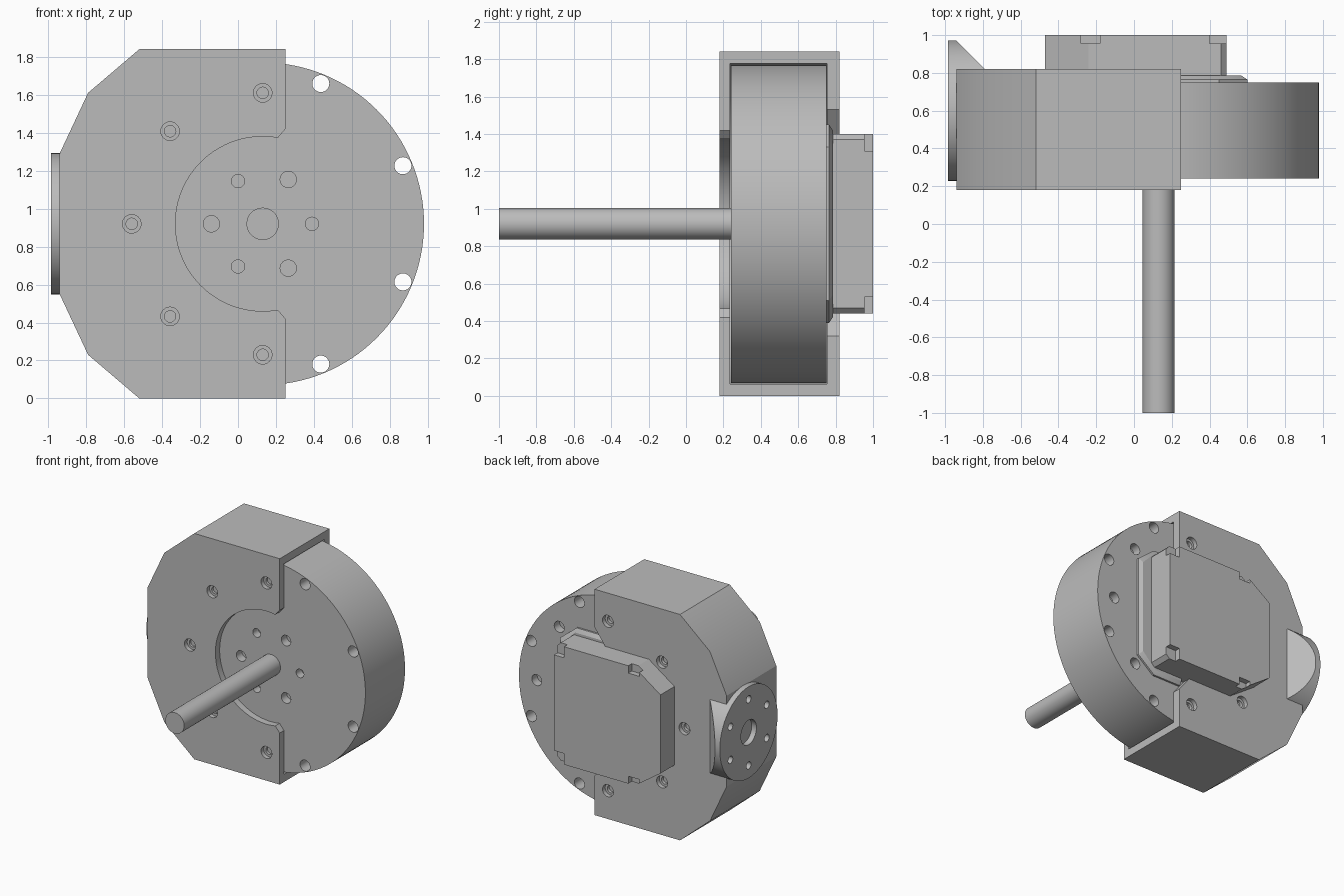
import bpy, bmesh, math
from mathutils import Vector

if "Cube" in bpy.data.objects:
    bpy.data.objects.remove(bpy.data.objects["Cube"])

metal = bpy.data.materials.new("plain grey metal")
metal.diffuse_color = (0.5, 0.5, 0.5, 1)
metal.use_nodes = True
metal.node_tree.nodes["Principled BSDF"].inputs["Base Color"].default_value = metal.diffuse_color
CX, CZ = 0.13, 0.92          # axis of the motor


def loft(name, loops):
    """Closed solid through matching 3D loops."""
    bm = bmesh.new()
    rings = [[bm.verts.new(p) for p in lp] for lp in loops]
    n = len(rings[0])
    for a, b in zip(rings, rings[1:]):
        for i in range(n):
            j = (i + 1) % n
            bm.faces.new((a[i], a[j], b[j], b[i]))
    bm.faces.new(rings[0])
    bm.faces.new(rings[-1])
    bmesh.ops.recalc_face_normals(bm, faces=bm.faces)
    me = bpy.data.meshes.new(name)
    bm.to_mesh(me)
    bm.free()
    me.materials.append(metal)
    ob = bpy.data.objects.new(name, me)
    bpy.context.collection.objects.link(ob)
    return ob


def prism(name, pts, y0, y1):
    return loft(name, [[(x, y, z) for x, z in pts] for y in (y0, y1)])


def box(name, x0, x1, y0, y1, z0, z1):
    return prism(name, [(x0, z0), (x1, z0), (x1, z1), (x0, z1)], y0, y1)


def circle(cx, cz, r, n):
    return [(cx + r * math.cos(2 * math.pi * i / n),
             cz + r * math.sin(2 * math.pi * i / n)) for i in range(n)]


def rod(name, cx, cz, r, y0, y1, n=24):
    return prism(name, circle(cx, cz, r, n), y0, y1)


def rod_x(name, cy, cz, r, x0, x1, n=24):
    return loft(name, [[(x, y, z) for y, z in circle(cy, cz, r, n)] for x in (x0, x1)])


def polar(r, deg):
    a = math.radians(deg)
    return CX + r * math.cos(a), CZ + r * math.sin(a)


def boolean(ob, cutters, op='DIFFERENCE'):
    bpy.context.view_layer.objects.active = ob
    for c in cutters:
        m = ob.modifiers.new("cut", 'BOOLEAN')
        m.operation, m.object, m.solver = op, c, 'EXACT'
        bpy.ops.object.modifier_apply(modifier=m.name)
        bpy.data.objects.remove(c)


def smooth(ob):
    bpy.ops.object.select_all(action='DESELECT')
    ob.select_set(True)
    bpy.context.view_layer.objects.active = ob
    bpy.ops.object.shade_smooth_by_angle(angle=math.radians(25))


# Round motor body with rim holes and blind screw holes
body = rod("motor_body", CX, CZ, 0.85, 0.24, 0.75, 128)
cuts = [rod("c", *polar(0.80, a), 0.045, 0.1, 0.9) for a in (-67.5, -22.5, 22.5, 67.5)]
cuts += [rod("c", *polar(0.26, a), 0.035, 0.1, 0.31) for a in (0, 120, 240)]
cuts += [rod("c", *polar(0.27, a), 0.043, 0.1, 0.31) for a in (60, 180, 300)]
cuts += [rod("c", *polar(0.69, a), 0.045, 0.68, 0.9) for a in (-45, 0, 45)]
boolean(body, cuts)

# Output shaft
shaft = rod("shaft", CX, CZ, 0.085, -1.0, 0.26, 48)

# Angular housing wrapped round the left half of the motor
half = [(0.25, 0.92), (-0.52, 0.92), (-0.79, 0.69), (-0.94, 0.37)]
outline = [(x, CZ - h) for x, h in half] + [(x, CZ + h) for x, h in reversed(half)]
housing = prism("housing", outline, 0.18, 0.82)
# motor cavity, front window and back window
cuts = [rod("c", CX, CZ, 0.857, 0.235, 0.755, 128),
        box("c", CX, 0.4, 0.235, 0.755, CZ - 0.857, CZ + 0.857)]
arc = [polar(0.46, a) for a in range(80, 281, 5)]
cuts.append(prism("c", arc + [(0.25, 0.42), (0.4, 0.42), (0.4, 1.42), (0.25, 1.42)], 0.1, 0.3))
cuts.append(prism("c", [(0.4, 0.32), (0.25, 0.32), (0.14, 0.46), (-0.2, 0.46),
                        (-0.2, 1.38), (0.14, 1.38), (0.25, 1.53), (0.4, 1.53)], 0.7, 0.9))
# counterbored screw holes on both faces
for a in range(90, 271, 45):
    p = polar(0.69, a)
    cuts += [rod("c", *p, 0.049, 0.1, 0.215), rod("c", *p, 0.03, 0.1, 0.238),
             rod("c", *p, 0.049, 0.785, 0.9), rod("c", *p, 0.03, 0.76, 0.9)]
boolean(housing, cuts)

# Rear cover with chamfered corners and small corner notches
cover_half = [(0.46, 0.48), (-0.24, 0.48), (-0.47, 0.32)]
pts = [(0.49, -0.45)] + [(x, -h) for x, h in cover_half] + \
      [(x, h) for x, h in reversed(cover_half)] + [(0.49, 0.45)]
cover = prism("rear_cover", [(x, CZ + h) for x, h in pts], 0.74, 1.0)
cuts = []
for s in (-1, 1):
    for x0, x1 in ((0.40, 0.6), (-0.28, -0.18)):
        z0, z1 = sorted((CZ + s * 0.39, CZ + s * 0.6))
        if x0 < 0:
            z0, z1 = sorted((CZ + s * 0.42, CZ + s * 0.6))
        cuts.append(box("c", x0, x1, 0.955, 1.1, z0, z1))
boolean(cover, cuts)

# Sloped flange at the foot of the cover
def flange_loop(y, g):
    side = [(0.2, 0.50 + g), (0.45, 0.50 + g), (0.57 + g, 0.38 + g)]
    lp = [(x, CZ - h) for x, h in side] + [(x, CZ + h) for x, h in reversed(side)]
    return [(x, y, z) for x, z in lp]

flange = loft("cover_flange", [flange_loop(0.74, 0.03), flange_loop(0.765, 0.03),
                               flange_loop(0.785, 0.0)])

# Round side mounting pad with a sloped gusset, bore and six screw holes
pad = rod_x("side_mount", 0.6, CZ, 0.372, -0.985, -0.78, 96)
wedge = [(-1.1, 0.1), (-1.1, 1.1), (-0.94, 1.1), (-0.94, 0.97), (-0.79, 0.82), (-0.79, 0.1)]
boolean(pad, [loft("c", [[(x, y, z) for x, y in wedge] for z in (0.3, 1.6)])], 'INTERSECT')
# keep the lower part thin so it only lines the housing wall
cuts = [box("c", -0.935, -0.7, 0.1, 0.8, 0.3, 1.6),
        rod_x("c", 0.6, CZ, 0.1, -1.1, -0.942, 32)]
for i in range(6):
    a = math.radians(60 * i + 30)
    cuts.append(rod_x("c", 0.6 + 0.27 * math.cos(a), CZ + 0.27 * math.sin(a),
                      0.03, -1.1, -0.942, 16))
boolean(pad, cuts)

for ob in (body, shaft, housing, cover, flange, pad):
    smooth(ob)
